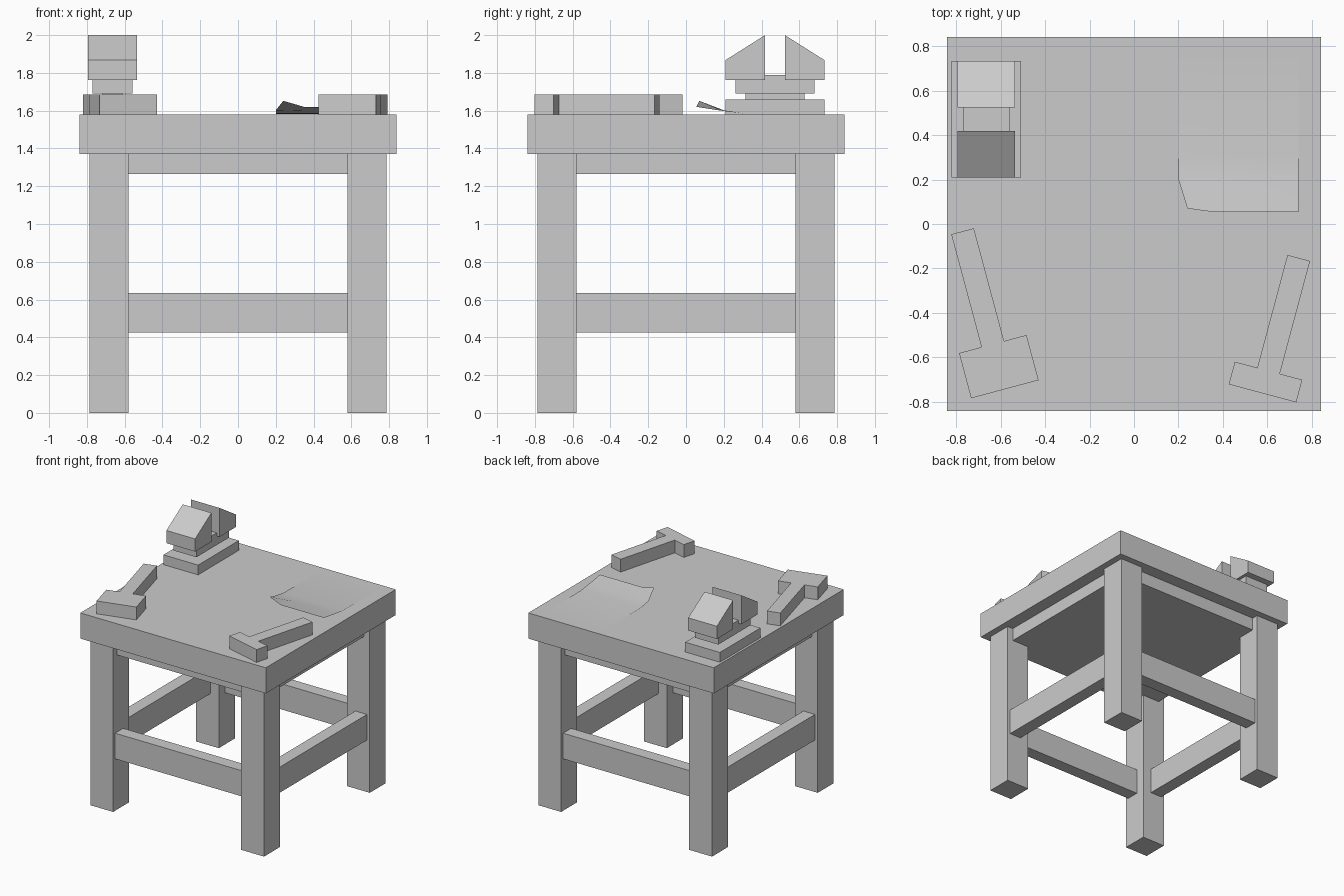
import bpy
import bmesh
from math import radians
from mathutils import Matrix, Vector

if "Cube" in bpy.data.objects:
    bpy.data.objects.remove(bpy.data.objects["Cube"], do_unlink=True)

grey = bpy.data.materials.new("plain_grey")
grey.use_nodes = True
COLOUR = (0.6, 0.6, 0.6, 1)
grey.diffuse_color = COLOUR
grey.node_tree.nodes["Principled BSDF"].inputs["Base Color"].default_value = COLOUR


def finish(name, bm):
    mesh = bpy.data.meshes.new(name)
    bm.to_mesh(mesh)
    bm.free()
    mesh.materials.append(grey)
    obj = bpy.data.objects.new(name, mesh)
    bpy.context.collection.objects.link(obj)
    return obj


def box(name, xs, ys, zs):
    """Box given by its low and high limit on each axis."""
    limits = [sorted(p) for p in (xs, ys, zs)]
    centre = Vector([(a + b) / 2 for a, b in limits])
    size = [b - a for a, b in limits]
    bm = bmesh.new()
    bmesh.ops.create_cube(bm, size=1, matrix=Matrix.Translation(centre) @ Matrix.Diagonal((*size, 1)))
    return finish(name, bm)


def prism(name, outline, push, matrix=Matrix()):
    """Flat outline extruded along a vector."""
    bm = bmesh.new()
    face = bm.faces.new([bm.verts.new(p) for p in outline])
    out = bmesh.ops.extrude_face_region(bm, geom=[face], use_keep_orig=True)
    moved = [v for v in out["geom"] if isinstance(v, bmesh.types.BMVert)]
    bmesh.ops.translate(bm, vec=push, verts=moved)
    bmesh.ops.recalc_face_normals(bm, faces=bm.faces)
    bm.transform(matrix)
    return finish(name, bm)


# Table: top, solid apron, legs and stretchers
TOP = 1.58
UNDER = 1.37
box("table_top", (-.84, .84), (-.84, .84), (UNDER, TOP))
box("apron", (-.735, .735), (-.735, .735), (1.265, UNDER))

for sx, side in ((1, "left"), (-1, "right")):
    for sy, end in ((-1, "front"), (1, "back")):
        box(f"{end}_{side}_leg", (sx * .58, sx * .787), (sy * .58, sy * .787), (0, UNDER))

for s, side, end in ((1, "left", "back"), (-1, "right", "front")):
    rail = (s * .657, s * .762)
    box(f"{side}_stretcher", rail, (-.58, .58), (.425, .635))
    box(f"{end}_stretcher", (-.58, .58), rail, (.425, .635))


# Hammers lying on the table: T outline with its origin where handle meets head
def hammer(name, place, angle, head_depth):
    grip, half, length = .0525, .157, .525
    right_half = [(grip, length), (grip, 0), (half, 0), (half, -head_depth)]
    outline = right_half + [(-x, y) for x, y in reversed(right_half)]
    matrix = Matrix.Translation((*place, TOP)) @ Matrix.Rotation(radians(angle), 4, "Z")
    prism(name, [(x, y, 0) for x, y in outline], (0, 0, .105), matrix)


hammer("mallet", (-.635, -.54), 15, .21)
hammer("hammer", (.605, -.66), -15, .105)

# Vise: base, neck, body and two sloped jaws
VISE_X, VISE_Y = -.664, .471


def vise_block(name, half_x, half_y, low, high):
    box(name, (VISE_X - half_x, VISE_X + half_x), (VISE_Y - half_y, VISE_Y + half_y), (low, high))


vise_block("vise_base", .157, .263, TOP, 1.66)
vise_block("vise_neck", .0525, .157, 1.66, 1.69)
vise_block("vise_body", .105, .21, 1.69, 1.79)

for s, name in ((-1, "front_jaw"), (1, "back_jaw")):
    profile = [(.0525, 1.763), (.263, 1.763), (.263, 1.867), (.0525, 2)]
    prism(name, [(VISE_X - .13, VISE_Y + s * y, z) for y, z in profile], (.26, 0, 0))

# Paper sheet with a lifted front edge and a curled corner
rows = [
    [(.24, .07, 1.652), (.35, .055, 1.62), (.74, .055, 1.62)],
    [(.2, .2, 1.602), (.35, .2, 1.598), (.74, .2, 1.598)],
    [(x, .3, 1.586) for x in (.2, .35, .74)],
    [(x, .74, 1.582) for x in (.2, .35, .74)],
]
bm = bmesh.new()
grid = [[bm.verts.new(p) for p in row] for row in rows]
for near, far in zip(grid, grid[1:]):
    for i in range(len(near) - 1):
        bm.faces.new((near[i], near[i + 1], far[i + 1], far[i])).smooth = True
finish("paper_sheet", bm)
